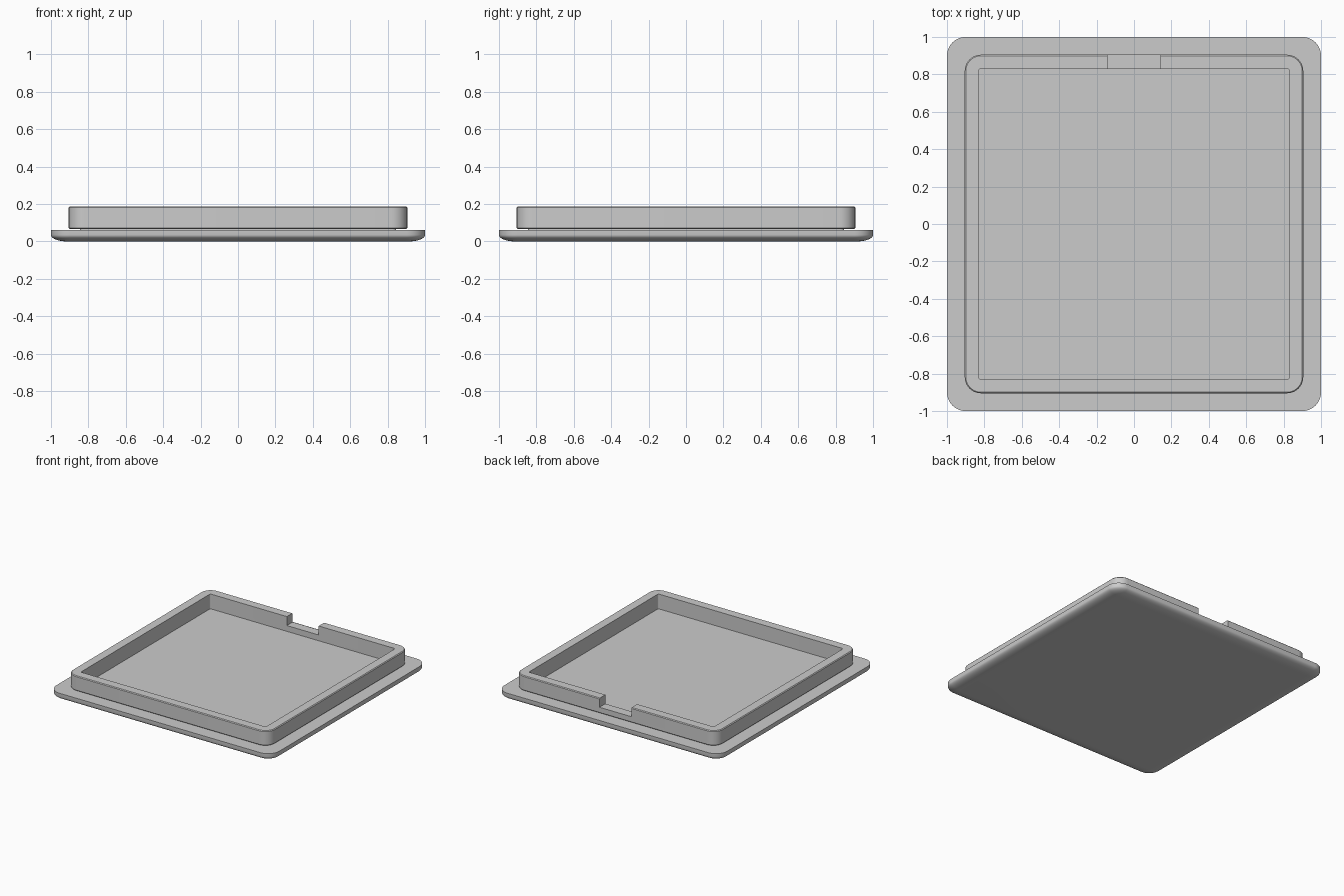
import bpy, bmesh, math

cube = bpy.data.objects.get("Cube")
if cube:
    bpy.data.objects.remove(cube, do_unlink=True)

grey = bpy.data.materials.new("plain_grey")
grey.use_nodes = True
grey.diffuse_color = (0.6, 0.6, 0.6, 1)
grey.node_tree.nodes["Principled BSDF"].inputs["Base Color"].default_value = (0.6, 0.6, 0.6, 1)

STEPS = 10  # segments per rounded corner


def rounded_square(bm, half, radius, z):
    """Ring of vertices around a square with rounded corners."""
    ring = []
    for corner in range(4):
        mid = math.pi / 4 + corner * math.pi / 2
        cx = math.copysign(half - radius, math.cos(mid))
        cy = math.copysign(half - radius, math.sin(mid))
        for i in range(STEPS + 1):
            a = (corner + i / STEPS) * math.pi / 2
            ring.append(bm.verts.new((cx + radius * math.cos(a), cy + radius * math.sin(a), z)))
    return ring


def loft(name, sections, closed=False):
    """Skin a stack of rounded squares; closed joins last to first, otherwise ends are capped."""
    bm = bmesh.new()
    rings = [rounded_square(bm, *s) for s in sections]
    pairs = list(zip(rings, rings[1:]))
    if closed:
        pairs.append((rings[-1], rings[0]))
    else:
        bm.faces.new(rings[0][::-1])
        bm.faces.new(rings[-1])
    for low, high in pairs:
        for i in range(len(low)):
            j = (i + 1) % len(low)
            bm.faces.new((low[i], low[j], high[j], high[i]))
    bmesh.ops.recalc_face_normals(bm, faces=bm.faces)
    mesh = bpy.data.meshes.new(name)
    bm.to_mesh(mesh)
    bm.free()
    mesh.materials.append(grey)
    obj = bpy.data.objects.new(name, mesh)
    bpy.context.collection.objects.link(obj)
    return obj


def smooth(obj):
    bpy.ops.object.select_all(action="DESELECT")
    obj.select_set(True)
    bpy.context.view_layer.objects.active = obj
    bpy.ops.object.shade_smooth_by_angle(angle=math.radians(35))


# Base plate with a softly rounded underside
WIDE, TALL = 0.09, 0.035
sections = []
for i in range(9):
    t = i / 8 * math.pi / 2
    inset = WIDE * (1 - math.sin(t))
    sections.append((1 - inset, 0.1 - inset, TALL * (1 - math.cos(t))))
sections.append((1, 0.1, 0.062))
base = loft("base_plate", sections)

# Thin raised floor that carries the rim
floor = loft("inner_floor", [(0.845, 0.02, 0.055), (0.845, 0.02, 0.068)])

# Rim wall with slightly eased outer edges
rim = loft("rim_wall", [
    (0.83, 0.01, 0.067), (0.899, 0.08, 0.067), (0.905, 0.086, 0.073),
    (0.905, 0.086, 0.182), (0.899, 0.08, 0.188), (0.83, 0.01, 0.188)], closed=True)

# Notch cut in the back of the rim
bpy.ops.mesh.primitive_cube_add(size=1, location=(0, 0.87, 0.215))
cutter = bpy.context.object
cutter.name = "notch_cutter"
cutter.scale = (0.285, 0.2, 0.2)
cutter.hide_render = True
cutter.data.materials.append(grey)
cut = rim.modifiers.new("notch", "BOOLEAN")
cut.operation = "DIFFERENCE"
cut.solver = "EXACT"
cut.object = cutter
bpy.context.view_layer.objects.active = rim
bpy.ops.object.modifier_apply(modifier=cut.name)
bpy.data.objects.remove(cutter, do_unlink=True)

for part in (base, floor, rim):
    smooth(part)
